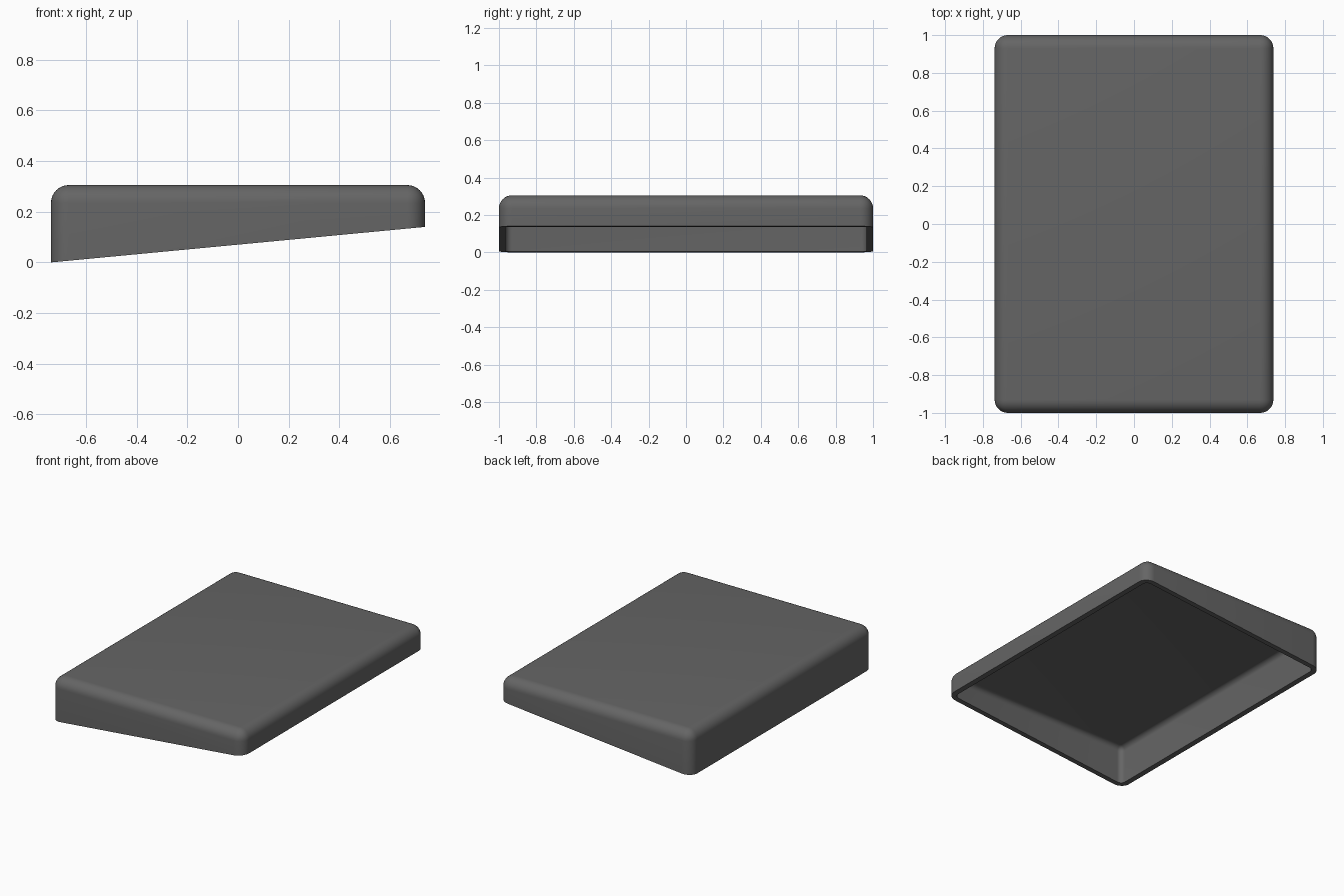
import bpy, bmesh
from mathutils import Vector, Matrix

if "Cube" in bpy.data.objects:
    bpy.data.objects.remove(bpy.data.objects["Cube"])

HALF_X, HALF_Y, TOP = 0.738, 1.0, 0.305
RISE = 0.14        # height of the slanted underside at the +x end
WALL = 0.035
RADIUS = 0.07
LOW = -0.3         # the block starts below the slanted cut


def rounded_shell(bm, inset):
    """Rounded block, open at the slanted underside; returns the open rim edges."""
    sx, sy, top = 2 * (HALF_X - inset), 2 * (HALF_Y - inset), TOP - inset
    mat = Matrix.Translation((0, 0, (top + LOW) / 2)) @ Matrix.Diagonal((sx, sy, top - LOW, 1))
    part = bmesh.new()
    bmesh.ops.create_cube(part, size=1, matrix=mat)
    edges = [e for e in part.edges if any(v.co.z > 0 for v in e.verts)]
    bmesh.ops.bevel(part, geom=edges, offset=RADIUS - inset, offset_type='OFFSET',
                    segments=8, profile=0.5, affect='EDGES')
    # Slanted underside
    bmesh.ops.bisect_plane(part, geom=part.verts[:] + part.edges[:] + part.faces[:],
                           plane_co=(-HALF_X, 0, 0),
                           plane_no=Vector((RISE, 0, -2 * HALF_X)).normalized(),
                           clear_outer=True)
    if inset:
        bmesh.ops.reverse_faces(part, faces=part.faces[:])
    tmp = bpy.data.meshes.new("shell_part")
    part.to_mesh(tmp)
    part.free()
    bm.from_mesh(tmp)
    bpy.data.meshes.remove(tmp)


# Outer skin, inner skin and the flat rim joining them
bm = bmesh.new()
rounded_shell(bm, 0)
rounded_shell(bm, WALL)
rim = [e for e in bm.edges if e.is_boundary]
bmesh.ops.bridge_loops(bm, edges=rim)
bmesh.ops.recalc_face_normals(bm, faces=bm.faces[:])

mesh = bpy.data.meshes.new("wedge_cover")
bm.to_mesh(mesh)
bm.free()
cover = bpy.data.objects.new("wedge_cover", mesh)
bpy.context.collection.objects.link(cover)

# Dark grey plastic
plastic = bpy.data.materials.new("dark_plastic")
plastic.diffuse_color = (0.13, 0.13, 0.13, 1)
plastic.use_nodes = True
plastic.node_tree.nodes["Principled BSDF"].inputs["Base Color"].default_value = plastic.diffuse_color
mesh.materials.append(plastic)

bpy.context.view_layer.objects.active = cover
cover.select_set(True)
bpy.ops.object.shade_smooth_by_angle()
